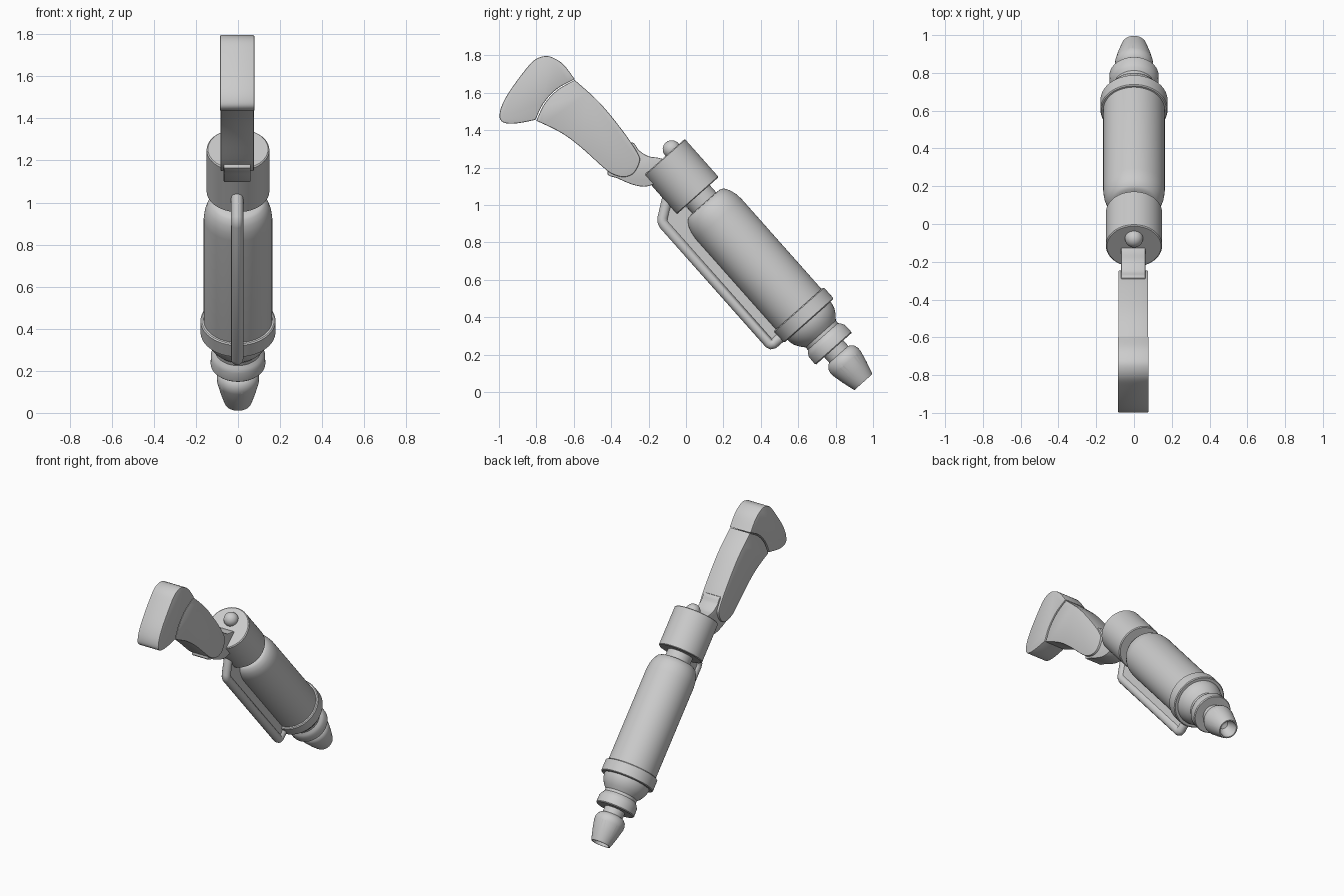
import bpy, bmesh, math
from mathutils import Matrix, Vector

if "Cube" in bpy.data.objects:
    bpy.data.objects.remove(bpy.data.objects["Cube"])

# Tool axis frame: local z runs from the cap towards the nozzle, local y points to the underside
DY, DZ = 0.664, 0.748
AXIS = Matrix(((1, 0, 0, 0),
               (0, -DZ, DY, -0.118),
               (0, -DY, -DZ, 1.254),
               (0, 0, 0, 1)))


def add(name, bm, matrix=None, angle=35):
    if matrix:
        bm.transform(matrix)
    bmesh.ops.recalc_face_normals(bm, faces=bm.faces[:])
    me = bpy.data.meshes.new(name)
    bm.to_mesh(me)
    bm.free()
    ob = bpy.data.objects.new(name, me)
    bpy.context.collection.objects.link(ob)
    bpy.ops.object.select_all(action='DESELECT')
    ob.select_set(True)
    bpy.context.view_layer.objects.active = ob
    bpy.ops.object.shade_smooth_by_angle(angle=math.radians(angle))
    return ob


def lathe(name, profile, n=64):
    """Closed solid of revolution from (distance, radius) pairs."""
    bm = bmesh.new()
    rings = [[bm.verts.new((r * math.cos(2 * math.pi * i / n), r * math.sin(2 * math.pi * i / n), s))
              for i in range(n)] for s, r in profile]
    for a, b in zip(rings, rings[1:]):
        for i in range(n):
            bm.faces.new((a[i], a[(i + 1) % n], b[(i + 1) % n], b[i]))
    bm.faces.new(rings[0])
    bm.faces.new(rings[-1])
    return add(name, bm, AXIS)


def smooth_loop(pts, steps=5):
    """Closed Catmull-Rom curve; a repeated point makes a corner."""
    out = []
    p = [Vector(q) for q in pts]
    for i in range(len(p)):
        a, b, c, d = (p[(i + k) % len(p)] for k in (-1, 0, 1, 2))
        if (b - c).length < 1e-6:
            continue
        for j in range(steps):
            t = j / steps
            out.append(0.5 * (2 * b + (c - a) * t + (2 * a - 5 * b + 4 * c - d) * t * t
                              + (3 * b - a - 3 * c + d) * t ** 3))
    return out


def slab(name, pts, half, bevel, matrix=None, cx=-0.004, curved=True):
    """Side profile in (y, z) extruded across x, with bevelled rims."""
    bm = bmesh.new()
    loop = smooth_loop(pts) if curved else [Vector(q) for q in pts]
    f = bm.faces.new([bm.verts.new((cx - half, q.x, q.y)) for q in loop])
    new = bmesh.ops.extrude_face_region(bm, geom=[f], use_keep_orig=True)['geom']
    bmesh.ops.translate(bm, vec=(2 * half, 0, 0), verts=[v for v in new if isinstance(v, bmesh.types.BMVert)])
    if bevel:
        rims = [e for e in bm.edges if abs(e.verts[0].co.x - e.verts[1].co.x) < 1e-5]
        bmesh.ops.recalc_face_normals(bm, faces=bm.faces[:])
        bmesh.ops.bevel(bm, geom=rims, offset=bevel, segments=2, profile=0.5, affect='EDGES')
    return add(name, bm, matrix)


# Barrel parts along the axis
lathe("rear_cap", [(0, 0.143), (0.005, 0.149), (0.268, 0.149), (0.273, 0.143)])
lathe("neck", [(0.25, 0.085), (0.35, 0.085)])
lathe("main_body", [(0.325, 0.085), (0.328, 0.115), (0.338, 0.13), (0.365, 0.147), (0.4, 0.158),
                    (0.44, 0.163), (1.1, 0.163)])
lathe("front_ring", [(1.085, 0.172), (1.09, 0.178), (1.163, 0.178), (1.168, 0.172)])
lathe("front_taper", [(1.15, 0.155), (1.18, 0.153), (1.21, 0.145), (1.24, 0.127), (1.262, 0.108),
                      (1.28, 0.108), (1.295, 0.12), (1.312, 0.129), (1.362, 0.13), (1.368, 0.125)])
lathe("nozzle_neck", [(1.35, 0.068), (1.43, 0.068)])

# Hollow nozzle with six slots
nozzle = lathe("nozzle", [(1.405, 0.06), (1.412, 0.078), (1.428, 0.093), (1.45, 0.1), (1.47, 0.1), (1.535, 0.085),
                          (1.595, 0.068), (1.606, 0.064), (1.606, 0.056), (1.56, 0.05), (1.53, 0.03), (1.52, 0.004)])
cap = bmesh.new()
bmesh.ops.create_uvsphere(cap, u_segments=12, v_segments=8, radius=0.013)
for v in cap.verts:
    side = 1 if v.co.z > 1e-4 else -1
    v.co += Vector((0.088 - 0.008 * side, 0, 1.515 + 0.035 * side))
capsule = bpy.data.meshes.new("slot_capsule")
cap.to_mesh(capsule)
cap.free()
capsule.transform(Matrix.Rotation(math.radians(20), 4, 'Z'))
bm = bmesh.new()
for k in range(6):
    bm.from_mesh(capsule)
    capsule.transform(Matrix.Rotation(math.radians(60), 4, 'Z'))
bpy.data.meshes.remove(capsule)
cutter = add("slot_cutter", bm, AXIS)
cutter.hide_render = True
mod = nozzle.modifiers.new("slots", 'BOOLEAN')
mod.operation = 'DIFFERENCE'
mod.object = cutter
mod.solver = 'EXACT'
bpy.context.view_layer.objects.active = nozzle
bpy.ops.object.modifier_apply(modifier=mod.name)
bpy.data.objects.remove(cutter)

# Ball on the cap end
bm = bmesh.new()
bmesh.ops.create_uvsphere(bm, u_segments=32, v_segments=16, radius=0.048,
                          matrix=Matrix.Translation((0, -0.06, -0.005)))
add("cap_ball", bm, AXIS)

# Side rod and the thin web behind it; profile in (local y, distance)
cu = bpy.data.curves.new("side_rod", 'CURVE')
cu.dimensions = '3D'
cu.bevel_depth = 0.029
cu.bevel_resolution = 5
cu.use_fill_caps = True
sp = cu.splines.new('POLY')
path = [(0.11, 0.16), (0.22, 0.238), (0.232, 0.25), (0.238, 0.27), (0.238, 1.115),
        (0.234, 1.127), (0.222, 1.133), (0.15, 1.133)]
sp.points.add(len(path) - 1)
for p, (y, s) in zip(sp.points, path):
    p.co = (*(AXIS @ Vector((-0.004, y, s))), 1)
sp.use_smooth = True
rod = bpy.data.objects.new("side_rod", cu)
bpy.context.collection.objects.link(rod)
slab("rod_web", [(0.1, 0.2), (0.23, 0.26), (0.23, 1.13), (0.14, 1.13), (0.14, 0.4), (0.08, 0.33)],
     0.012, 0, AXIS, curved=False)

# Handle: neck link, grip and butt
slab("handle_link", [(-0.30, 1.33), (-0.25, 1.29), (-0.20, 1.26), (-0.14, 1.25), (-0.08, 1.22), (-0.10, 1.13),
                     (-0.17, 1.11), (-0.22, 1.098), (-0.28, 1.107), (-0.36, 1.14), (-0.42, 1.18)], 0.064, 0.006)
slab("grip", [(-0.595, 1.668), (-0.595, 1.668), (-0.46, 1.545), (-0.33, 1.385), (-0.255, 1.27), (-0.25, 1.225),
              (-0.28, 1.17), (-0.325, 1.15), (-0.375, 1.158), (-0.43, 1.19), (-0.57, 1.315), (-0.675, 1.39),
              (-0.80, 1.45), (-0.80, 1.45), (-0.757, 1.54), (-0.687, 1.615)], 0.079, 0.006)
slab("butt", [(-0.595, 1.672), (-0.595, 1.672), (-0.65, 1.745), (-0.70, 1.782), (-0.75, 1.796), (-0.81, 1.775),
              (-0.865, 1.715), (-0.945, 1.605), (-0.985, 1.53), (-0.997, 1.475), (-0.985, 1.447), (-0.95, 1.435),
              (-0.89, 1.438), (-0.805, 1.455), (-0.805, 1.455), (-0.762, 1.543), (-0.69, 1.62)], 0.082, 0.006)
